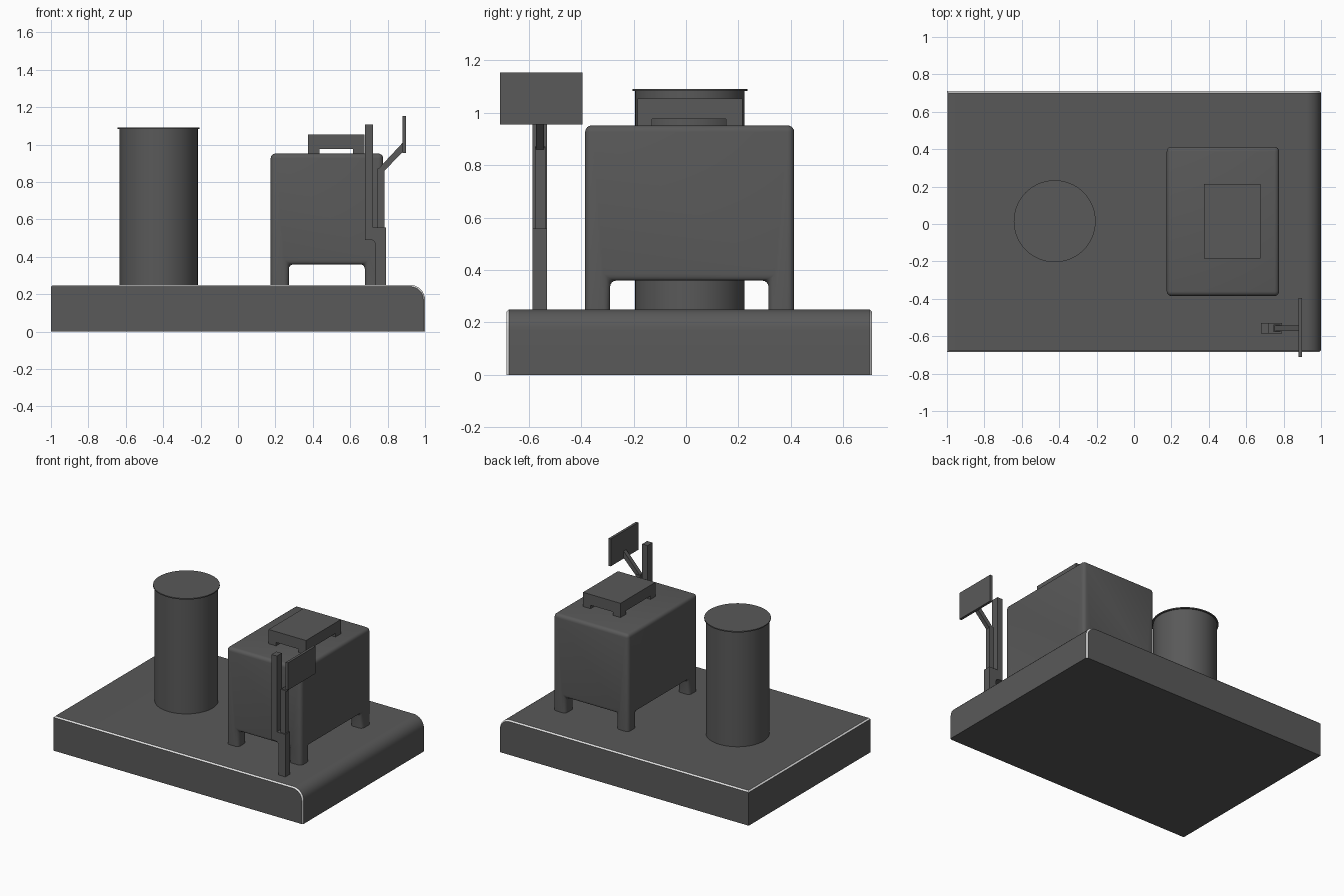
import bpy, bmesh, math

if "Cube" in bpy.data.objects:
    bpy.data.objects.remove(bpy.data.objects["Cube"])


def material(name, c):
    m = bpy.data.materials.new(name)
    m.diffuse_color = (c, c, c, 1)
    m.use_nodes = True
    m.node_tree.nodes["Principled BSDF"].inputs["Base Color"].default_value = m.diffuse_color
    return m


GREY = material("dark grey", 0.1)
WHITE = material("light trim", 0.8)


def finish(bm, name, mats=(GREY,), smooth=True):
    bmesh.ops.recalc_face_normals(bm, faces=bm.faces[:])
    me = bpy.data.meshes.new(name)
    bm.to_mesh(me)
    bm.free()
    ob = bpy.data.objects.new(name, me)
    bpy.context.collection.objects.link(ob)
    for m in mats:
        me.materials.append(m)
    if smooth:
        bpy.ops.object.select_all(action='DESELECT')
        ob.select_set(True)
        bpy.context.view_layer.objects.active = ob
        bpy.ops.object.shade_smooth_by_angle(angle=math.radians(35))
    return ob


def profile(pts, y0, y1):
    """Extrude an x-z outline along y."""
    bm = bmesh.new()
    a = [bm.verts.new((x, y0, z)) for x, z in pts]
    b = [bm.verts.new((x, y1, z)) for x, z in pts]
    bm.faces.new(a)
    bm.faces.new(b[::-1])
    for i in range(len(pts)):
        j = (i + 1) % len(pts)
        bm.faces.new((a[i], b[i], b[j], a[j]))
    return bm


def arc(cx, cz, r, a0, a1, n=8):
    angs = [math.radians(a0 + (a1 - a0) * i / n) for i in range(n + 1)]
    return [(cx + r * math.cos(a), cz + r * math.sin(a)) for a in angs]


def legged_box(name, xs, ys, zs, bevel=0.0):
    """Box on four corner legs: xs and ys hold outer, inner, inner, outer limits."""
    bm = bmesh.new()
    lim = (xs, ys, zs)

    def filled(c):
        if any(c[k] < 0 or c[k] >= len(lim[k]) - 1 for k in range(3)):
            return False
        return c[2] == 1 or (c[0] != 1 and c[1] != 1)

    for i in range(3):
        for j in range(3):
            for k in range(2):
                c = (i, j, k)
                if not filled(c):
                    continue
                for ax in range(3):
                    for d in (0, 1):
                        n = list(c)
                        n[ax] += 2 * d - 1
                        if filled(n):
                            continue
                        u, v = [q for q in range(3) if q != ax]
                        vs = []
                        for du, dv in ((0, 0), (1, 0), (1, 1), (0, 1)):
                            p = list(c)
                            p[ax] += d
                            p[u] += du
                            p[v] += dv
                            vs.append(bm.verts.new([lim[q][p[q]] for q in range(3)]))
                        bm.faces.new(vs)
    bmesh.ops.remove_doubles(bm, verts=bm.verts[:], dist=1e-4)
    bmesh.ops.recalc_face_normals(bm, faces=bm.faces[:])
    bmesh.ops.dissolve_limit(bm, angle_limit=0.02, verts=bm.verts[:], edges=bm.edges[:])
    if bevel:
        edges = [e for e in bm.edges if max(v.co.z for v in e.verts) > zs[0] + 1e-3]
        bmesh.ops.bevel(bm, geom=edges, offset=bevel, segments=4, profile=0.5,
                        affect='EDGES', clamp_overlap=True)
    return finish(bm, name, smooth=bevel > 0)


# Base slab with a rounded right edge and a light chamfer on its upper rim
bm = profile([(-1, 0), (1, 0)] + arc(0.92, 0.17, 0.08, 0, 90) + [(-1, 0.25)], -0.685, 0.71)
rim = []
for e in bm.edges:
    p, q = (v.co for v in e.verts)
    side = abs(p.y - q.y) < 1e-5
    bottom = max(p.z, q.z) < 1e-5
    left = p.x < -0.99 and q.x < -0.99
    if (side and not bottom and not left) or (left and min(p.z, q.z) > 0.2):
        rim.append(e)
bmesh.ops.recalc_face_normals(bm, faces=bm.faces[:])
bmesh.ops.bevel(bm, geom=rim, offset=0.009, segments=1, profile=0.5,
                affect='EDGES', material=1)
finish(bm, "base", (GREY, WHITE))

# Cylinder with a thin overhanging lid
for name, r, z0, z1 in (("drum", 0.209, 0.25, 1.085), ("drum_lid", 0.219, 1.083, 1.091)):
    bm = bmesh.new()
    bmesh.ops.create_cone(bm, cap_ends=True, segments=64, radius1=r, radius2=r, depth=z1 - z0)
    bmesh.ops.translate(bm, verts=bm.verts[:], vec=(-0.424, 0.015, (z0 + z1) / 2))
    finish(bm, name)

# Main cabinet and the small stand on top of it
legged_box("cabinet", (0.175, 0.272, 0.678, 0.776), (-0.385, -0.29, 0.315, 0.413),
           (0.25, 0.36, 0.952), 0.025)
legged_box("top_stand", (0.375, 0.435, 0.615, 0.675), (-0.185, -0.13, 0.152, 0.215),
           (0.95, 0.977, 1.055))

# Post with a stepped foot
foot = [(0.735, 0.25), (0.79, 0.25), (0.79, 0.558), (0.722, 0.558), (0.722, 1.108),
        (0.679, 1.108), (0.679, 0.49)] + arc(0.71, 0.465, 0.025, 90, 0, 5)
finish(profile(foot, -0.586, -0.53), "post")

# Upright bar and slanted arm that carry the screen
bar = [(0.745, 0.55), (0.783, 0.55), (0.783, 0.87), (0.885, 0.975),
       (0.885, 1.02), (0.745, 0.872)]
finish(profile(bar[:3] + [(0.745, 0.872)], -0.577, -0.537), "bar", smooth=False)
finish(profile([(0.75, 0.87), (0.775, 0.852), (0.885, 0.965), (0.885, 1.015)],
               -0.572, -0.542), "arm", smooth=False)

# Screen panel
finish(profile([(0.88, 0.955), (0.898, 0.955), (0.898, 1.153), (0.88, 1.153)],
               -0.71, -0.395), "screen", smooth=False)
